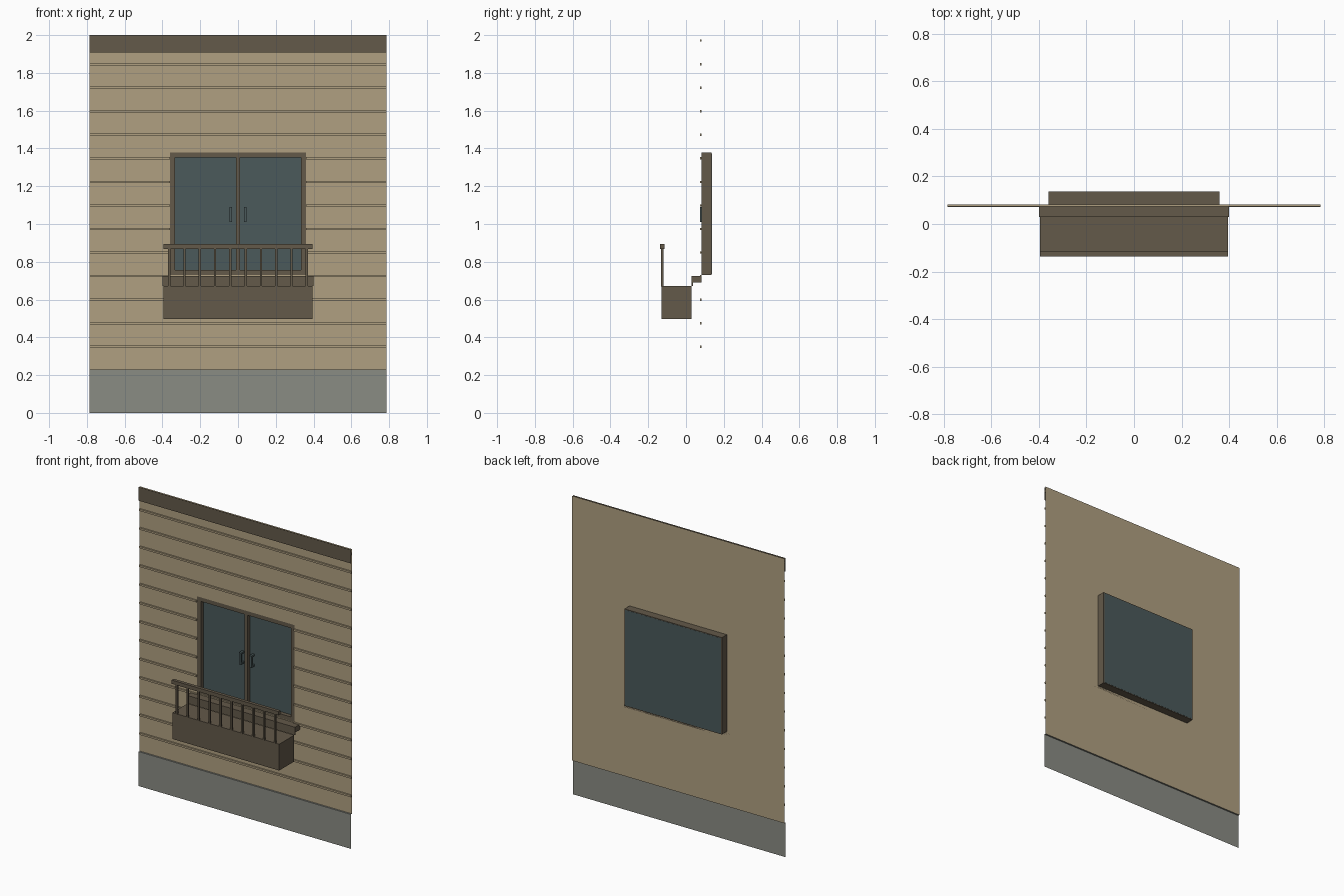
import bpy, bmesh

cube = bpy.data.objects.get("Cube")
if cube:
    bpy.data.objects.remove(cube, do_unlink=True)


def material(name, rgb):
    m = bpy.data.materials.new(name)
    m.use_nodes = True
    m.diffuse_color = (*rgb, 1)
    m.node_tree.nodes["Principled BSDF"].inputs["Base Color"].default_value = (*rgb, 1)
    return m


TAN = material("tan_siding", (0.434, 0.352, 0.22))
BROWN = material("brown_wood", (0.125, 0.1, 0.067))
GLASS = material("blue_grey_glass", (0.069, 0.102, 0.105))
STONE = material("grey_stone", (0.254, 0.262, 0.231))


def finish(name, bm, mat):
    mesh = bpy.data.meshes.new(name)
    bm.to_mesh(mesh)
    bm.free()
    mesh.materials.append(mat)
    ob = bpy.data.objects.new(name, mesh)
    bpy.context.collection.objects.link(ob)
    return ob


def add_box(bm, x, y, z):
    verts = bmesh.ops.create_cube(bm, size=1)["verts"]
    for v in verts:
        for i, (lo, hi) in enumerate((x, y, z)):
            v.co[i] = lo if v.co[i] < 0 else hi


def boxes(name, mat, *spans):
    bm = bmesh.new()
    for span in spans:
        add_box(bm, *span)
    return finish(name, bm, mat)


def sheets(name, mat, y, *rects):
    # Flat upright panels facing the front
    bm = bmesh.new()
    for (x0, x1), (z0, z1) in rects:
        bm.faces.new([bm.verts.new(p) for p in
                      ((x0, y, z0), (x1, y, z0), (x1, y, z1), (x0, y, z1))])
    return finish(name, bm, mat)


W = 0.785                     # half wall width
WIN = 0.36                    # half window width
LOW, HIGH = 0.73, 1.378       # window bottom and top
BASE, TOP = 0.23, 2.0
WALL_Y, FACE_Y = 0.083, 0.072

# Wall sheet with an opening for the window
sheets("wall", TAN, WALL_Y,
       ((-W, W), (BASE, LOW)), ((-W, W), (HIGH, TOP)),
       ((-W, -WIN), (LOW, HIGH)), ((WIN, W), (LOW, HIGH)))

# Siding battens, interrupted by the window
spans = []
for i in range(14):
    z = 0.35 + i * 0.1247
    depth, height = (FACE_Y + 0.001, WALL_Y), (z - 0.006, z + 0.006)
    if LOW - 0.01 < z < HIGH:
        spans += [((-W, -WIN), depth, height), ((WIN, W), depth, height)]
    else:
        spans.append(((-W, W), depth, height))
boxes("siding_battens", TAN, *spans)

# Top trim and stone base with its ledge
sheets("top_trim", BROWN, FACE_Y, ((-W, W), (1.908, TOP)))
base = sheets("stone_base", STONE, FACE_Y, ((-W, W), (0, BASE)))
bm = bmesh.new()
bm.from_mesh(base.data)
bm.faces.new([bm.verts.new(p) for p in
              ((-W, FACE_Y, BASE), (W, FACE_Y, BASE), (W, WALL_Y, BASE), (-W, WALL_Y, BASE))])
bm.to_mesh(base.data)
bm.free()

# Window frame, mullion and glass
BAR = 0.027
deep = (WALL_Y, 0.136)
boxes("window_frame", BROWN,
      ((-WIN, -WIN + BAR), deep, (LOW, HIGH)),
      ((WIN - BAR, WIN), deep, (LOW, HIGH)),
      ((-WIN + BAR, WIN - BAR), deep, (HIGH - BAR, HIGH)),
      ((-WIN + BAR, WIN - BAR), deep, (LOW, LOW + BAR)),
      ((-0.011, 0.011), deep, (LOW + BAR, HIGH - BAR)))
boxes("window_glass", GLASS, ((-WIN + 0.005, WIN - 0.005), (0.11, 0.137), (LOW + 0.005, HIGH - 0.005)))

# Mirrored pull handles
for side, name in ((-1, "right_handle"), (1, "left_handle")):
    x = tuple(sorted((side * 0.031, side * 0.046)))
    boxes(name, GLASS,
          (x, (0.075, 0.085), (1.01, 1.09)),
          (x, (0.085, 0.111), (1.01, 1.022)),
          (x, (0.085, 0.111), (1.078, 1.09)))

# Window sill with a small drip lip
boxes("window_sill", BROWN,
      ((-0.4, 0.4), (0.03, WALL_Y), (0.69, 0.726)),
      ((-0.4, 0.4), (0.03, 0.036), (0.673, 0.69)))

# Balcony planter, balusters and handrail
boxes("balcony_box", BROWN, ((-0.395, 0.395), (-0.129, 0.03), (0.496, 0.672)))
posts = [-0.364 + i * 0.728 / 9 for i in range(10)]
boxes("balusters", BROWN,
      *[((x - 0.006, x + 0.006), (-0.132, -0.12), (0.67, 0.87)) for x in posts])
boxes("handrail", BROWN, ((-0.395, 0.395), (-0.137, -0.115), (0.868, 0.893)))
